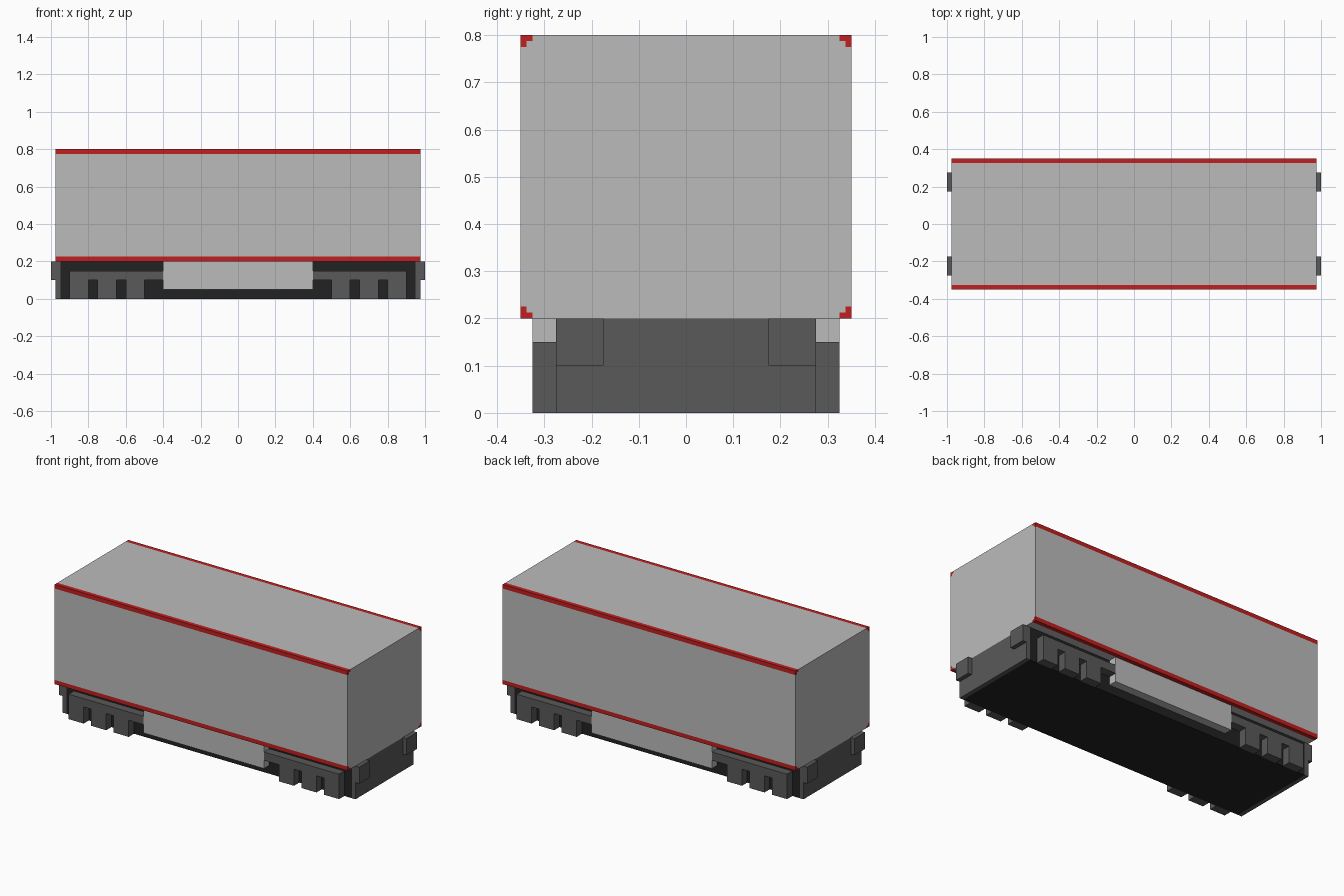
import bpy
import bmesh

cube = bpy.data.objects.get("Cube")
if cube:
    bpy.data.objects.remove(cube, do_unlink=True)


def material(name, rgb):
    mat = bpy.data.materials.new(name)
    mat.use_nodes = True
    color = (*rgb, 1)
    mat.diffuse_color = color
    mat.node_tree.nodes["Principled BSDF"].inputs["Base Color"].default_value = color
    return mat


light_grey = material("light_grey", (0.5, 0.5, 0.5))
red = material("red", (0.54, 0.014, 0.014))
dark_grey = material("dark_grey", (0.1, 0.1, 0.1))
black = material("black", (0.016, 0.016, 0.016))


def prism(name, profile, x0, x1, mat):
    """Extrude a y-z outline along x."""
    bm = bmesh.new()
    face = bm.faces.new([bm.verts.new((x0, y, z)) for y, z in profile])
    result = bmesh.ops.extrude_face_region(bm, geom=[face])
    moved = [v for v in result["geom"] if isinstance(v, bmesh.types.BMVert)]
    bmesh.ops.translate(bm, vec=(x1 - x0, 0, 0), verts=moved)
    bmesh.ops.recalc_face_normals(bm, faces=bm.faces)
    mesh = bpy.data.meshes.new(name)
    bm.to_mesh(mesh)
    bm.free()
    mesh.materials.append(mat)
    obj = bpy.data.objects.new(name, mesh)
    bpy.context.collection.objects.link(obj)
    return obj


def box(name, x, y, z, mat):
    outline = [(y[0], z[0]), (y[1], z[0]), (y[1], z[1]), (y[0], z[1])]
    return prism(name, outline, x[0], x[1], mat)


LENGTH, HALF_WIDTH, FLOOR, ROOF = 0.975, 0.35, 0.2, 0.8
TRIM, STEP = 0.025, 0.0125
FRAME, SKIRT = 0.275, 0.325

# Body with notched long edges, so the red trim fits flush
notch = [(TRIM, 0), (TRIM, STEP), (STEP, STEP), (STEP, TRIM), (0, TRIM)]
outline = []
for sy, top in ((1, False), (1, True), (-1, True), (-1, False)):
    corner = [(sy * (HALF_WIDTH - a), ROOF - b if top else FLOOR + b) for a, b in notch]
    outline += corner if (sy > 0) != top else corner[::-1]
    z = ROOF if top else FLOOR
    prism("edge_trim", corner + [(sy * HALF_WIDTH, z)], -LENGTH, LENGTH, red)
prism("body", outline, -LENGTH, LENGTH, light_grey)

# Underframe with grey end plates
box("underframe", (-0.95, 0.95), (-FRAME, FRAME), (0, FLOOR), black)

for sx in (-1, 1):
    box("end_plate", sorted((sx * 0.95, sx * LENGTH)), (-FRAME, FRAME), (0, FLOOR), dark_grey)
    for sy in (-1, 1):
        box("buffer", sorted((sx * LENGTH, sx)), sorted((sy * 0.175, sy * FRAME)),
            (0.1, FLOOR), dark_grey)
        # Bogie side beam with three hanging axle blocks
        side = sorted((sy * FRAME, sy * SKIRT))
        box("bogie_beam", sorted((sx * 0.4, sx * 0.9)), side, (0.1, 0.15), dark_grey)
        for inner in (0.5, 0.65, 0.8):
            box("axle_block", sorted((sx * inner, sx * (inner + 0.1))), side,
                (0, 0.1), dark_grey)

# Equipment boxes on both flanks
for sy in (-1, 1):
    box("equipment_box", (-0.4, 0.4), sorted((sy * FRAME, sy * SKIRT)), (0.05, FLOOR), light_grey)
